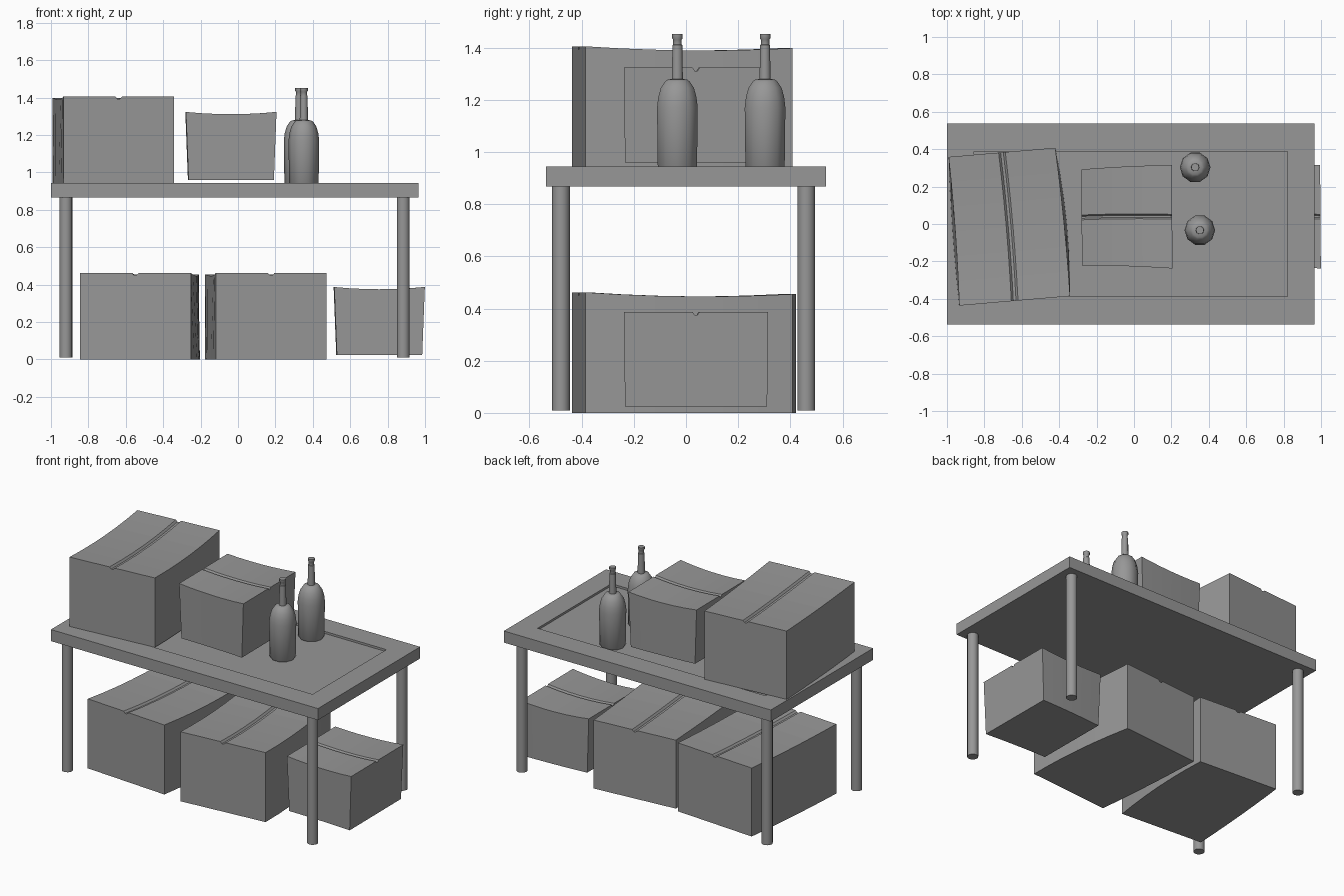
import bpy, bmesh
from math import radians, sin, cos, tau

if "Cube" in bpy.data.objects:
    bpy.data.objects.remove(bpy.data.objects["Cube"])

# Dark grey finish shared by every part
GREY = bpy.data.materials.new("dark_grey")
GREY.diffuse_color = (0.31, 0.31, 0.31, 1)
GREY.use_nodes = True
GREY.node_tree.nodes["Principled BSDF"].inputs["Base Color"].default_value = GREY.diffuse_color


def finish(name, bm, loc=(0, 0, 0), rot=0):
    bmesh.ops.recalc_face_normals(bm, faces=bm.faces)
    mesh = bpy.data.meshes.new(name)
    bm.to_mesh(mesh)
    bm.free()
    mesh.materials.append(GREY)
    ob = bpy.data.objects.new(name, mesh)
    bpy.context.collection.objects.link(ob)
    ob.location = loc
    ob.rotation_euler.z = radians(rot)
    return ob


def loft(bm, rings):
    """Skin closed rings of points and cap both ends."""
    rows = [[bm.verts.new(p) for p in r] for r in rings]
    n = len(rows[0])
    for a, b in zip(rows, rows[1:]):
        for i in range(n):
            j = (i + 1) % n
            bm.faces.new((a[i], a[j], b[j], b[i]))
    bm.faces.new(rows[0])
    bm.faces.new(rows[-1])


# Sagging cardboard box: grooved cross-section swept along local y
def carton(name, loc, rot, length, w0, w1, h, sag, bend=0.0, bulge=0.0,
           flare=0.0, drop=0.0, groove=0.018, steps=6):
    bm = bmesh.new()
    rings = []
    for k in range(steps + 1):
        t = k / steps
        s = 2 * t - 1
        mid = 1 - s * s
        hw = (w0 + (w1 - w0) * t) / 2
        z = h - sag * mid - drop * t
        c = bend * mid
        low = hw + bulge * mid - flare * 0.3
        y_top = s * length / 2
        y_low = s * (length / 2 - flare)
        rings.append([(c - low, y_low, 0), (c - hw, y_top, z),
                      (c - groove, y_top, z),
                      (c - groove * 0.4, y_top, z - 0.012),
                      (c + groove * 0.4, y_top, z - 0.012),
                      (c + groove, y_top, z),
                      (c + hw, y_top, z), (c + low, y_low, 0)])
    loft(bm, rings)
    return finish(name, bm, loc, rot)


def large_box(name, x, y, z, rot):
    carton(name, (x, y, z), rot, 0.797, 0.594, 0.572, 0.462,
           sag=0.012, bend=0.007, bulge=0.014, drop=0.007)


def small_box(name, x, z):
    carton(name, (x, 0.037, z), -89.6, 0.484, 0.513, 0.553, 0.363,
           sag=0.012, bend=-0.004, flare=0.014, groove=0.013)


large_box("large_box_on_table", -0.672, -0.014, 0.943, 4.9)
large_box("large_box_floor_middle", 0.143, -0.014, 0, 4.9)
large_box("large_box_floor_left", -0.521, 0.005, 0, -4.0)
small_box("small_box_on_table", -0.038, 0.96)
small_box("small_box_floor", 0.755, 0.024)

# Table top with a shallow recessed tray
CX = -0.018


def rect(hx, hy, z):
    return [(CX - hx, -hy, z), (CX + hx, -hy, z), (CX + hx, hy, z), (CX - hx, hy, z)]


bm = bmesh.new()
loft(bm, [rect(0.982, 0.537, 0.867), rect(0.982, 0.537, 0.944),
          rect(0.838, 0.388, 0.944), rect(0.838, 0.388, 0.93)])
finish("table_top", bm)


# Round table legs
def circle(r, z, n):
    return [(r * cos(tau * i / n), r * sin(tau * i / n), z) for i in range(n)]


for side, x in (("left", -0.92), ("right", 0.884)):
    for end, y in (("front", -0.479), ("back", 0.461)):
        bm = bmesh.new()
        loft(bm, [circle(0.034, 0.01, 16), circle(0.034, 0.87, 16)])
        leg = finish(f"{end}_{side}_leg", bm, (x, y, 0))
        leg.data.shade_smooth()
        leg.data.set_sharp_from_angle(angle=radians(40))

# Bottles: (radius, height) profile
PROFILE = [(0.073, 0.93), (0.079, 0.938), (0.082, 1.17), (0.077, 1.21),
           (0.067, 1.245), (0.05, 1.27), (0.04, 1.277), (0.022, 1.28),
           (0.02, 1.41), (0.017, 1.412), (0.017, 1.43), (0.021, 1.436), (0.021, 1.452)]
for name, x, y in (("front_bottle", 0.352, -0.033), ("back_bottle", 0.327, 0.303)):
    bm = bmesh.new()
    loft(bm, [circle(r, z, 10) for r, z in PROFILE])
    bottle = finish(name, bm, (x, y, 0), 0)
    bottle.data.shade_smooth()
    bottle.data.set_sharp_from_angle(angle=radians(45))
